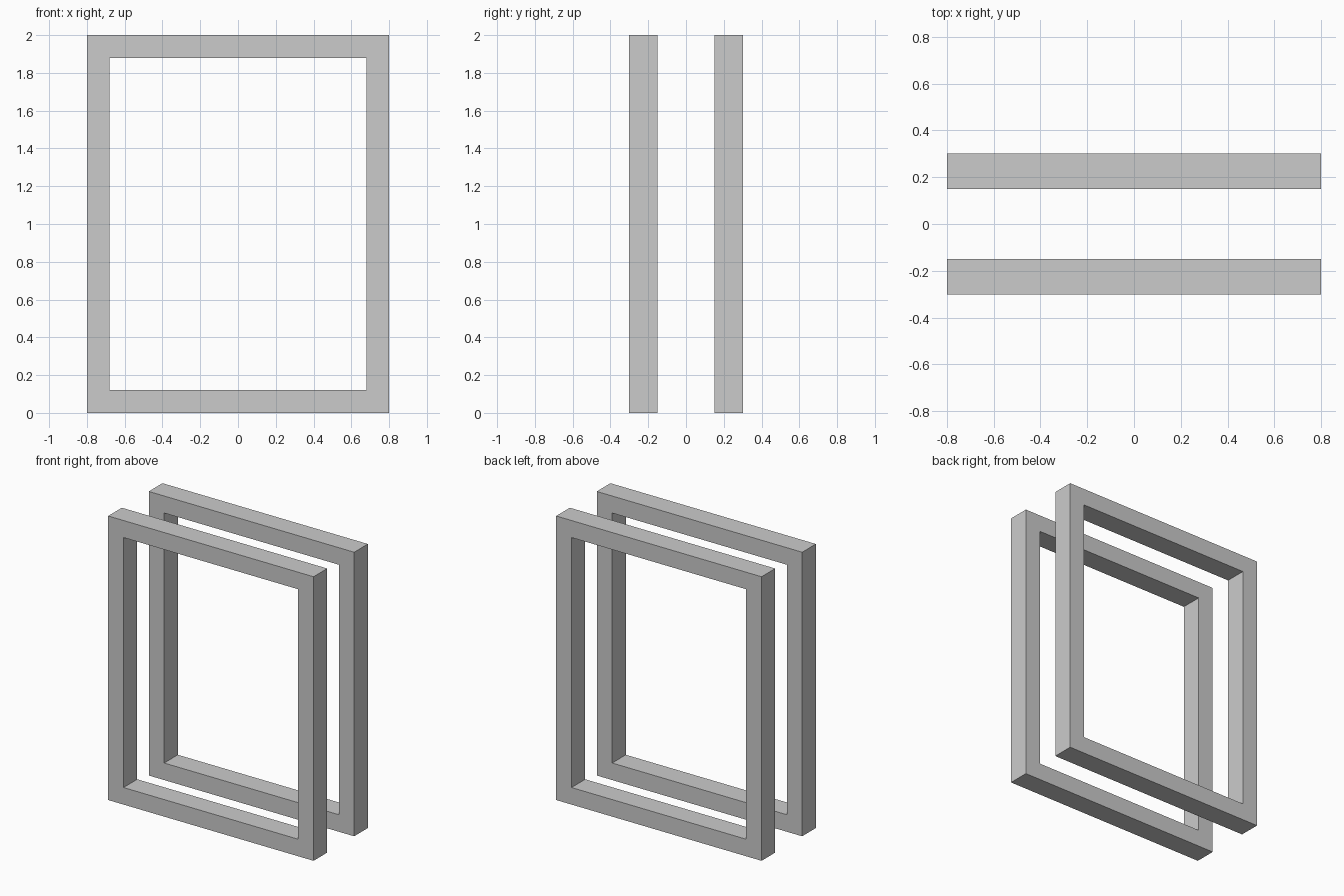
import bpy, bmesh

if "Cube" in bpy.data.objects:
    bpy.data.objects.remove(bpy.data.objects["Cube"])

HALF_W, HEIGHT, BAR = 0.80, 2.0, 0.12
Y_IN, Y_OUT = 0.15, 0.302


def rect_frame(name, y0, y1):
    """Rectangular frame: a ring of four mitred quads extruded in y."""
    bm = bmesh.new()

    def loop(inset):
        w, b, t = HALF_W - inset, inset, HEIGHT - inset
        return [bm.verts.new((x, y0, z)) for x, z in ((-w, b), (w, b), (w, t), (-w, t))]

    outer, inner = loop(0), loop(BAR)
    ring = [bm.faces.new((outer[i], outer[(i + 1) % 4], inner[(i + 1) % 4], inner[i]))
            for i in range(4)]
    geom = bmesh.ops.extrude_face_region(bm, geom=ring, use_keep_orig=True)["geom"]
    moved = [v for v in geom if isinstance(v, bmesh.types.BMVert)]
    bmesh.ops.translate(bm, verts=moved, vec=(0, y1 - y0, 0))
    bmesh.ops.recalc_face_normals(bm, faces=bm.faces)
    mesh = bpy.data.meshes.new(name)
    bm.to_mesh(mesh)
    bm.free()
    obj = bpy.data.objects.new(name, mesh)
    bpy.context.collection.objects.link(obj)
    return obj


# Two matching frames, front and back
rect_frame("front_frame", -Y_OUT, -Y_IN)
rect_frame("back_frame", Y_IN, Y_OUT)
